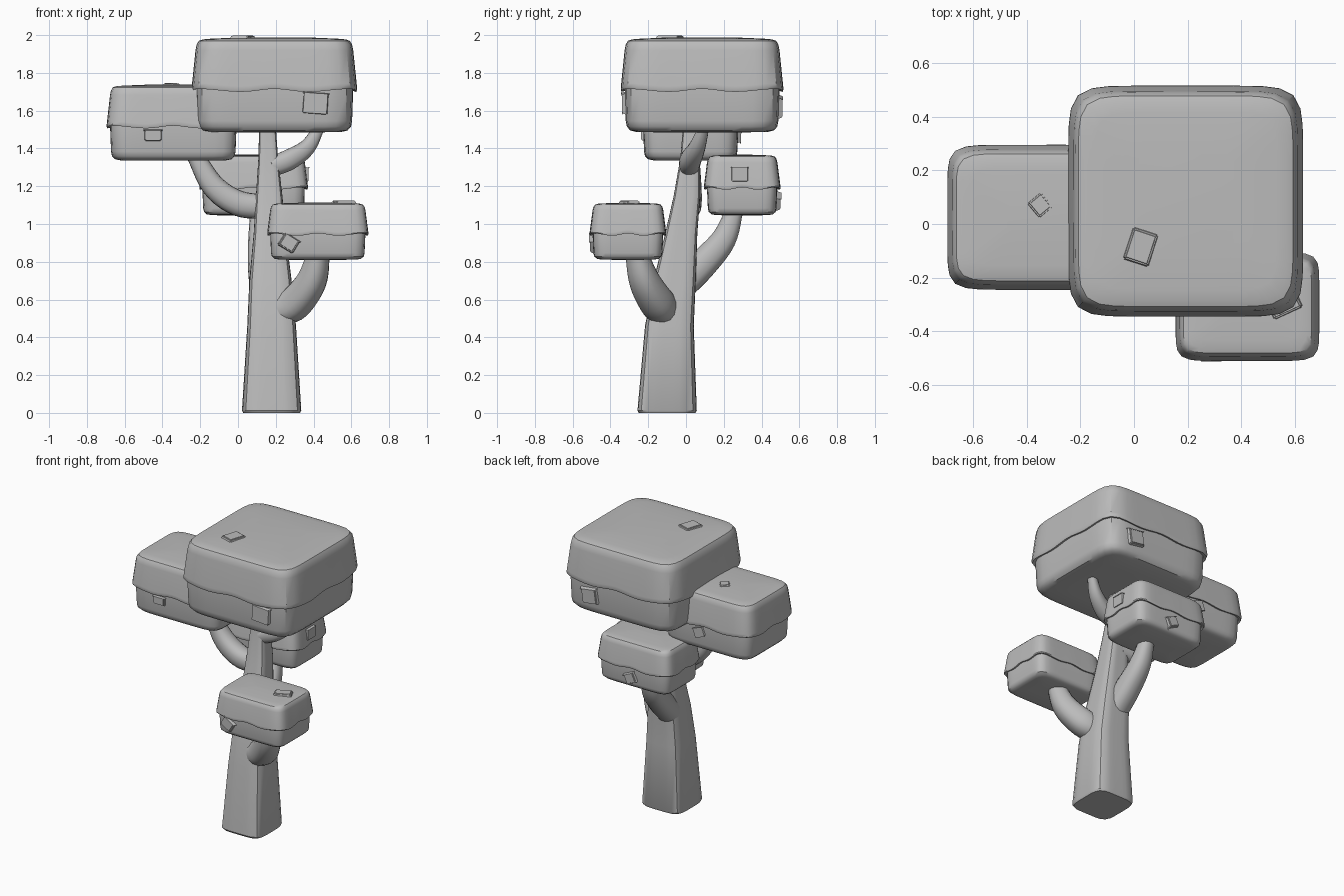
import bpy, bmesh
from math import sin, cos, pi, radians
from mathutils import Vector, Euler

cube = bpy.data.objects.get("Cube")
if cube:
    bpy.data.objects.remove(cube, do_unlink=True)

# One plain colour for the whole tree
GREY = (0.5, 0.5, 0.5, 1)
grey = bpy.data.materials.new("plain_grey")
grey.use_nodes = True
grey.diffuse_color = GREY
bsdf = grey.node_tree.nodes["Principled BSDF"]
bsdf.inputs["Base Color"].default_value = GREY
bsdf.inputs["Roughness"].default_value = 0.8


def finish(name, bm, angle=35):
    bmesh.ops.recalc_face_normals(bm, faces=bm.faces)
    mesh = bpy.data.meshes.new(name)
    bm.to_mesh(mesh)
    bm.free()
    mesh.materials.append(grey)
    obj = bpy.data.objects.new(name, mesh)
    bpy.context.collection.objects.link(obj)
    bpy.ops.object.select_all(action="DESELECT")
    obj.select_set(True)
    bpy.context.view_layer.objects.active = obj
    bpy.ops.object.shade_smooth_by_angle(angle=radians(angle))
    return obj


def rounded_ring(hx, hy, power, count):
    """Outline of a soft rectangle as (angle, x, y)."""
    ring = []
    for i in range(count):
        a = 2 * pi * i / count
        c, s = cos(a), sin(a)
        r = (abs(c) ** power + abs(s) ** power) ** (-1 / power)
        ring.append((a, hx * r * c, hy * r * s))
    return ring


def loft(name, rings, angle=35):
    """Skin a stack of rings and close both ends."""
    bm = bmesh.new()
    loops = [[bm.verts.new(p) for p in ring] for ring in rings]
    n = len(loops[0])
    for low, high in zip(loops, loops[1:]):
        for i in range(n):
            j = (i + 1) % n
            bm.faces.new((low[i], low[j], high[j], high[i]))
    bm.faces.new(loops[0][::-1])
    bm.faces.new(loops[-1])
    return finish(name, bm, angle)


# Leaf block profile: inset, height fraction, lip wave
PROFILE = [(0.2, 0, 0), (0.08, 0.006, 0), (0.05, 0.02, 0), (0.032, 0.06, 0),
           (0.026, 0.12, 0), (0.021, 0.4, 0), (0.021, 0.45, 1), (0.004, 0.44, 1),
           (0, 0.46, 1), (0.002, 0.5, 1), (0.02, 0.86, 0), (0.026, 0.92, 0),
           (0.038, 0.96, 0), (0.06, 0.975, 0), (0.1, 0.982, 0), (0.25, 0.995, 0)]


def leaf_block(name, low, high):
    low, high = Vector(low), Vector(high)
    mid, half = (low + high) / 2, (high - low) / 2
    scale = 0.4 + 0.6 * half.x / 0.44
    rings = []
    for inset, frac, wave in PROFILE:
        d = inset * scale
        z = low.z + frac * 2 * half.z
        rings.append([(mid.x + x, mid.y + y, z + wave * 0.008 * scale * cos(8 * a))
                      for a, x, y in rounded_ring(half.x - d, half.y - d, 8, 64)])
    return loft(name, rings)


leaf_block("top_leaf_block", (-0.245, -0.345, 1.485), (0.63, 0.515, 1.99))
leaf_block("right_leaf_block", (-0.695, -0.245, 1.335), (0.01, 0.295, 1.74))
leaf_block("back_leaf_block", (-0.205, 0.095, 1.045), (0.37, 0.5, 1.37))
leaf_block("front_leaf_block", (0.155, -0.51, 0.81), (0.69, -0.105, 1.115))

# Tapered trunk: x, y, z, half width
TRUNK = [(0.178, -0.1, 0, 0.15), (0.178, -0.1, 0.012, 0.157), (0.178, -0.088, 0.46, 0.129),
         (0.172, -0.06, 0.7, 0.112), (0.168, -0.025, 0.95, 0.085),
         (0.165, 0.005, 1.15, 0.07), (0.16, 0.022, 1.35, 0.052), (0.155, 0.03, 1.56, 0.042)]
loft("trunk", [[(cx + x, cy + y, z) for a, x, y in rounded_ring(h, h, 5, 32)]
               for cx, cy, z, h in TRUNK])


def smooth_path(points, steps=5):
    """Catmull-Rom samples of (x, y, z, radius) points."""
    pts = [Vector(p) for p in points]
    pts = [2 * pts[0] - pts[1]] + pts + [2 * pts[-1] - pts[-2]]
    out = []
    for a, b, c, d in zip(pts, pts[1:], pts[2:], pts[3:]):
        for k in range(steps):
            t = k / steps
            out.append(0.5 * (2 * b + (c - a) * t + (2 * a - 5 * b + 4 * c - d) * t ** 2
                              + (3 * b - a - 3 * c + d) * t ** 3))
    return out + [pts[-2]]


def branch(name, points):
    path = smooth_path(points)
    side = (path[-1] - path[0]).to_3d().cross(Vector((0, 0, 1))).normalized()
    rings = []
    for i, p in enumerate(path):
        ahead = path[min(i + 1, len(path) - 1)] - path[max(i - 1, 0)]
        up = side.cross(ahead.to_3d().normalized())
        rings.append([p.to_3d() + side * x + up * y
                      for a, x, y in rounded_ring(p.w, p.w, 2.5, 16)])
    loft(name, rings, 50)


branch("front_branch", [(0.21, -0.11, 0.54, 0.085), (0.3, -0.15, 0.58, 0.088),
                        (0.39, -0.22, 0.7, 0.077), (0.43, -0.265, 0.86, 0.055)])
branch("right_branch", [(0.15, 0.01, 1.09, 0.065), (0.0, 0.015, 1.11, 0.068),
                        (-0.13, 0.02, 1.2, 0.062), (-0.23, 0.025, 1.37, 0.045)])
branch("back_branch", [(0.14, -0.02, 0.68, 0.08), (0.13, 0.09, 0.79, 0.078),
                       (0.12, 0.2, 0.92, 0.066), (0.11, 0.26, 1.08, 0.045)])
branch("left_branch", [(0.17, 0.015, 1.3, 0.055), (0.27, 0.025, 1.34, 0.055),
                       (0.37, 0.06, 1.41, 0.042), (0.44, 0.1, 1.53, 0.025)])


def leaf_patch(name, place, size, turn):
    """Small raised leaf chip; turn is Euler degrees."""
    bm = bmesh.new()
    bmesh.ops.create_cube(bm, size=1)
    rot = Euler([radians(t) for t in turn])
    for v in bm.verts:
        k = 0.82 if v.co.z > 0 else 1
        p = Vector((v.co.x * size[0] * k, v.co.y * size[1] * k, v.co.z * 0.03))
        v.co = rot.to_matrix() @ p + Vector(place)
    bmesh.ops.bevel(bm, geom=bm.edges[:], offset=0.005, segments=2, affect="EDGES")
    finish(name, bm)


FRONT, BACK = 90, -90
leaf_patch("top_block_front_patch", (0.41, -0.325, 1.64), (0.14, 0.12), (FRONT, 4, 0))
leaf_patch("top_block_back_patch", (0.4, 0.495, 1.62), (0.13, 0.12), (BACK, 8, 0))
leaf_patch("top_block_top_patch", (0.025, -0.085, 1.984), (0.11, 0.14), (0, 0, -18))
leaf_patch("right_block_front_patch", (-0.45, -0.224, 1.47), (0.1, 0.065), (FRONT, 0, 0))
leaf_patch("right_block_back_patch", (-0.3, 0.276, 1.47), (0.08, 0.07), (BACK, 20, 0))
leaf_patch("right_block_top_patch", (-0.35, 0.07, 1.731), (0.075, 0.08), (0, 4, 40))
leaf_patch("back_block_back_patch", (0.09, 0.485, 1.12), (0.09, 0.08), (BACK, 25, 0))
leaf_patch("back_block_left_patch", (0.358, 0.285, 1.265), (0.08, 0.09), (0, 90, 0))
leaf_patch("front_block_front_patch", (0.27, -0.493, 0.9), (0.1, 0.085), (FRONT, 32, 0))
leaf_patch("front_block_top_patch", (0.56, -0.3, 1.11), (0.13, 0.08), (0, 0, 25))
